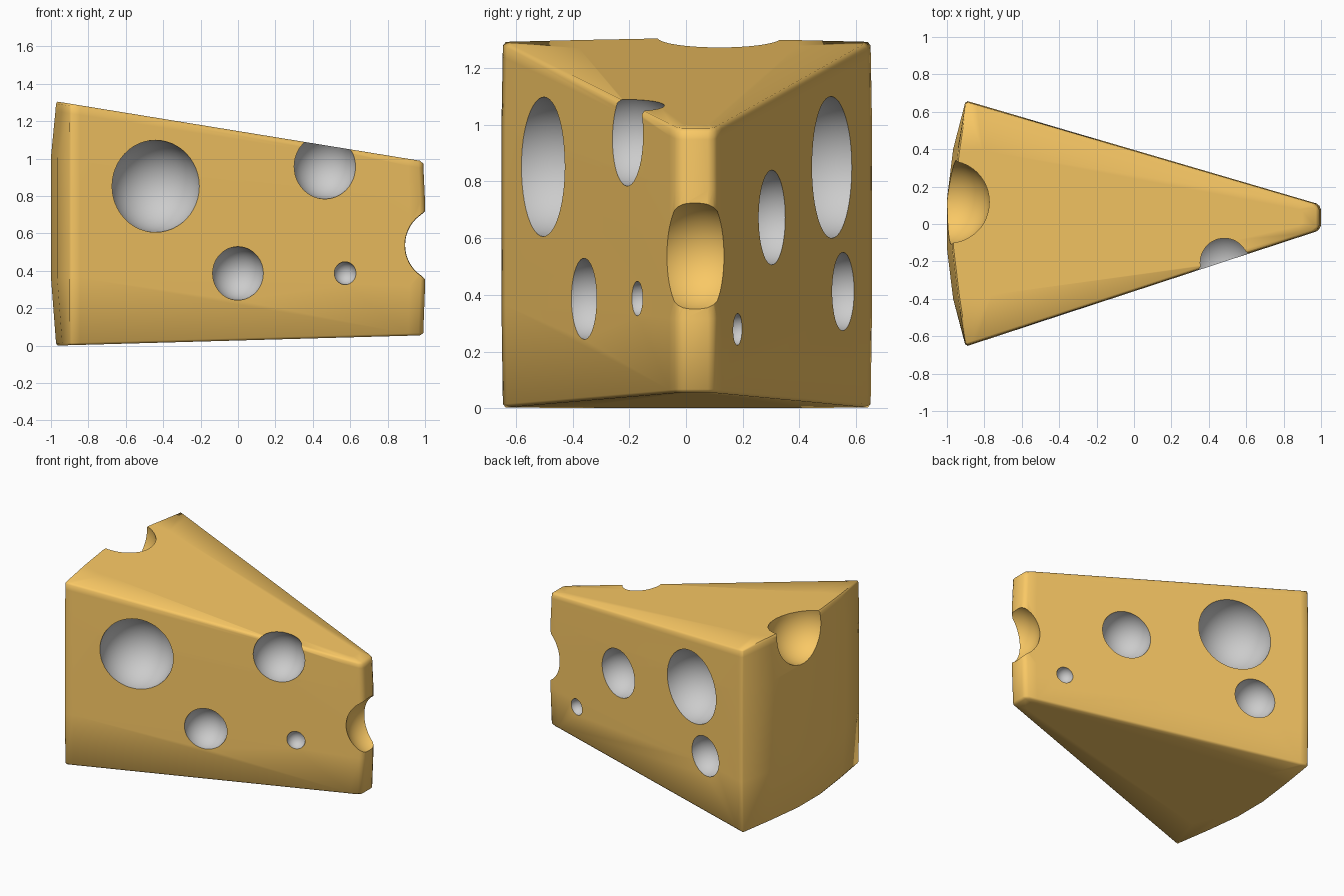
import bpy, bmesh, math
from mathutils import Matrix, Vector

if "Cube" in bpy.data.objects:
    bpy.data.objects.remove(bpy.data.objects["Cube"])


def material(name, rgb):
    m = bpy.data.materials.new(name)
    m.diffuse_color = (*rgb, 1)
    m.use_nodes = True
    m.node_tree.nodes["Principled BSDF"].inputs["Base Color"].default_value = m.diffuse_color
    return m


cheese_mat = material("cheese", (0.95, 0.58, 0.13))
hole_mat = material("hole_grey", (0.8, 0.8, 0.8))


def new_object(name, bm, mat):
    me = bpy.data.meshes.new(name)
    bm.to_mesh(me)
    bm.free()
    me.materials.append(mat)
    ob = bpy.data.objects.new(name, me)
    bpy.context.collection.objects.link(ob)
    return ob


# wedge plan outline: curved rind on the left, blunt tip on the right
F0, F1 = Vector((-0.9, -0.655)), Vector((0.975, -0.04))
B0, B1 = Vector((-0.9, 0.66)), Vector((0.975, 0.11))
outline = [F0, F0.lerp(F1, 0.03), F0.lerp(F1, 0.97), F1,
           Vector((1, -0.02)), Vector((1, 0.09)),
           B1, B1.lerp(B0, 0.03), B1.lerp(B0, 0.97), B0,
           Vector((-0.967, 0.4)), Vector((-1, 0.13)),
           Vector((-1, -0.13)), Vector((-0.967, -0.4))]


def z_top(x):
    return 1.305 - 0.163 * (x + 0.97)


def z_bot(x):
    return 0.028 * (x + 0.97)


def ring(bm, f, pull=0.0, inset=False):
    """Outline copy at height fraction f; pull flattens the bulge of the ends."""
    vs = []
    for p in outline:
        x, y = p
        if inset:
            axis = 0.035 * (x + 1) / 2
            x, y = x * 0.9, axis + (y - axis) * 0.6
        if x < -0.95:
            x += 0.028 * pull
        elif x > 0.9:
            x -= 0.01 * pull
        vs.append(bm.verts.new((x, y * (1 - 0.008 * pull),
                                z_bot(x) * (1 - f) + z_top(x) * f)))
    return vs


# cheese body: stacked rings closed by inset caps
bm = bmesh.new()
rings = [ring(bm, 0, 1, True), ring(bm, 0, 1), ring(bm, 0.28), ring(bm, 0.77),
         ring(bm, 0.96, 0.85), ring(bm, 1, 1), ring(bm, 1, 1, True)]
n = len(outline)
for a, b in zip(rings, rings[1:]):
    for i in range(n):
        j = (i + 1) % n
        bm.faces.new((a[i], a[j], b[j], b[i]))
bm.faces.new(rings[0][::-1])
bm.faces.new(rings[-1])
bmesh.ops.recalc_face_normals(bm, faces=bm.faces)
cheese = new_object("cheese_wedge", bm, cheese_mat)

bev = cheese.modifiers.new("soft_edges", "BEVEL")
bev.width = 0.012
bev.segments = 1
bev.limit_method = "ANGLE"
bev.angle_limit = math.radians(35)


def cutter(name, spheres, mat):
    bm = bmesh.new()
    for x, y, z, r in spheres:
        bmesh.ops.create_uvsphere(bm, u_segments=48, v_segments=24, radius=r,
                                  matrix=Matrix.Translation((x, y, z)))
    for f in bm.faces:
        f.smooth = True
    ob = new_object(name, bm, mat)
    ob.hide_render = True
    mod = cheese.modifiers.new(name, "BOOLEAN")
    mod.operation = "DIFFERENCE"
    mod.solver = "EXACT"
    mod.material_mode = "TRANSFER"
    mod.object = ob
    return ob


def on_side(a, b, x):
    return a.y + (b.y - a.y) * (x - a.x) / (b.x - a.x)


# grey holes centred on the two cut sides: (x, z, radius)
front = [(-0.44, 0.852, 0.246), (0.465, 0.957, 0.173),
         (0, 0.386, 0.143), (0.573, 0.387, 0.061)]
back = [(-0.405, 0.85, 0.25), (-0.54, 0.412, 0.138),
        (0.316, 0.673, 0.167), (0.727, 0.278, 0.056)]
side = [(x, on_side(F0, F1, x), z, r) for x, z, r in front]
side += [(x, on_side(B0, B1, x), z, r) for x, z, r in back]
cutters = [cutter("side_holes", side, hole_mat),
           # bites in the rind edge and the tip, coloured like the cheese
           cutter("end_holes", [(-1.0, 0.118, 1.25, 0.228),
                                (1.063, 0.032, 0.537, 0.198)], cheese_mat)]

# bake the cuts, then shade smooth with crisp hole rims
bpy.context.view_layer.update()
dg = bpy.context.evaluated_depsgraph_get()
baked = bpy.data.meshes.new_from_object(cheese.evaluated_get(dg))
cheese.modifiers.clear()
cheese.data = baked
for c in cutters:
    bpy.data.objects.remove(c)
bpy.context.view_layer.objects.active = cheese
cheese.select_set(True)
bpy.ops.object.shade_smooth_by_angle(angle=math.radians(52))
